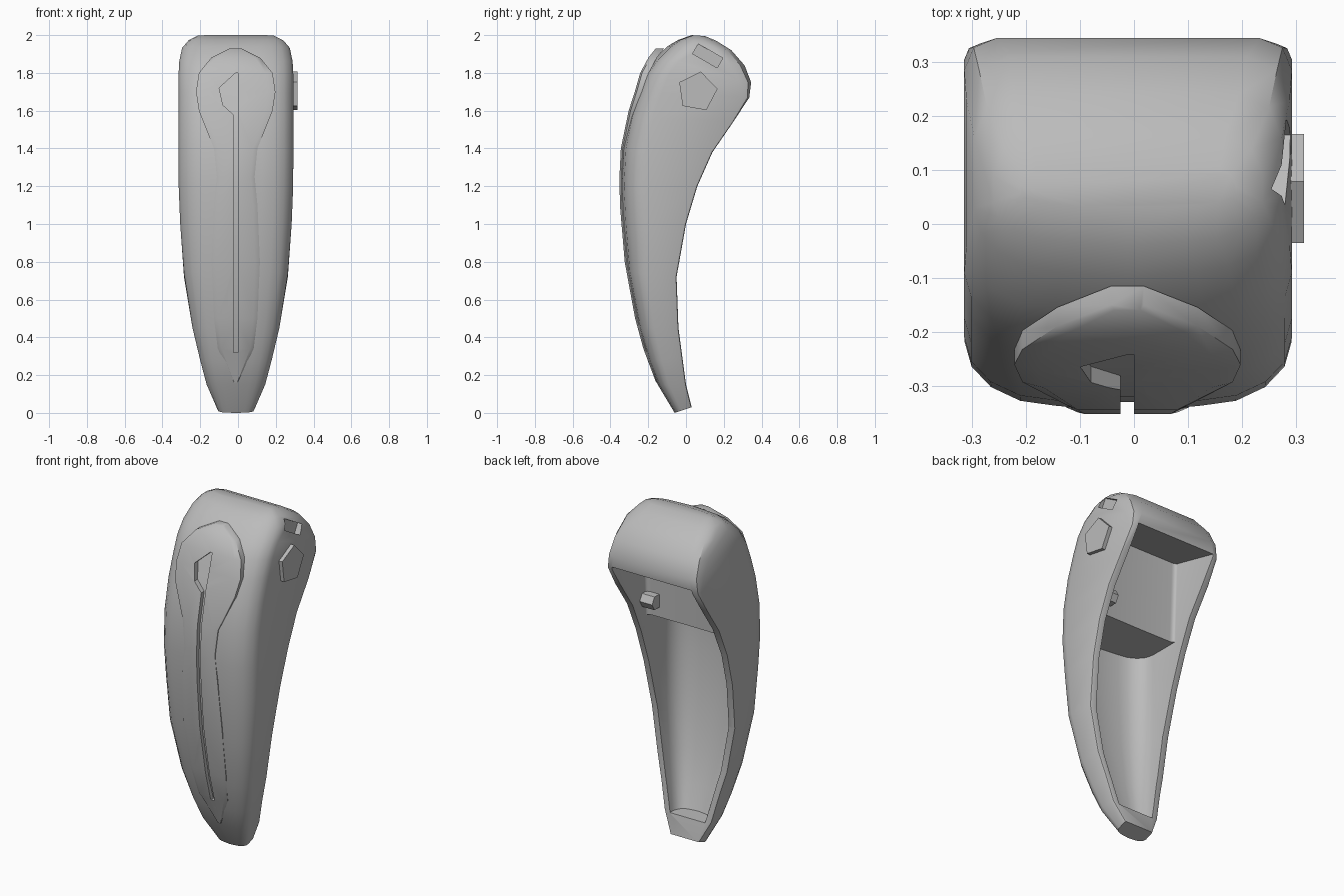
import bpy, bmesh
from math import sin, cos, radians, pi
from mathutils import Vector, Matrix

if "Cube" in bpy.data.objects:
    bpy.data.objects.remove(bpy.data.objects["Cube"], do_unlink=True)

grey = bpy.data.materials.new("plain_grey")
grey.use_nodes = True
grey.diffuse_color = (0.5, 0.5, 0.5, 1)
grey.node_tree.nodes["Principled BSDF"].inputs["Base Color"].default_value = (0.5, 0.5, 0.5, 1)

CX = -0.011  # middle of the handle, shifted by the side button


def finish(name, bm):
    bmesh.ops.recalc_face_normals(bm, faces=bm.faces)
    mesh = bpy.data.meshes.new(name)
    bm.to_mesh(mesh)
    bm.free()
    ob = bpy.data.objects.new(name, mesh)
    bpy.context.collection.objects.link(ob)
    mesh.materials.append(grey)
    return ob


def loft(name, rings):
    """Skin a closed solid through rings of equal point count."""
    bm = bmesh.new()
    loops = [[bm.verts.new(p) for p in ring] for ring in rings]
    n = len(loops[0])
    for a, b in zip(loops, loops[1:]):
        for i in range(n):
            j = (i + 1) % n
            bm.faces.new((a[i], a[j], b[j], b[i]))
    bm.faces.new(loops[0])
    bm.faces.new(loops[-1])
    return finish(name, bm)


def section(yf, zf, yb, zb, hw, rb=0.01, rf=0.13):
    """Rounded section from a front point to a back point."""
    front, back = Vector((CX, yf, zf)), Vector((CX, yb, zb))
    d = (back - front).length
    axis = (back - front) / d
    ry, rx = min(rf, 0.4 * d), min(0.55 * hw, rf * 1.3)
    bulge = 0.1 * ry
    half = [(hw - rx + rx * sin(a), bulge + (ry - bulge) * (1 - cos(a)))
            for a in (radians(k * 22.5) for k in range(5))]
    half += [(hw - rb + rb * cos(a), d - rb + rb * sin(a))
             for a in (radians(k * 45) for k in range(3))]
    pts = [(0, 0)] + half + [(-x, v) for x, v in reversed(half)]
    return [front + axis * v + Vector((x, 0, 0)) for x, v in pts]


def cut(ob, cutter):
    mod = ob.modifiers.new("cut", "BOOLEAN")
    mod.operation, mod.solver, mod.object = "DIFFERENCE", "EXACT", cutter
    with bpy.context.temp_override(object=ob, active_object=ob, selected_objects=[ob]):
        bpy.ops.object.modifier_apply(modifier=mod.name)


# Handle: front y, z, back y, z, half width, back corner radius
stations = [
    (-.06, 0, .03, .03, .095, .01), (-.15, .15, 0, .15, .155, .01),
    (-.2, .27, -.02, .3, .19, .01), (-.255, .45, -.04, .45, .23, .01),
    (-.315, .75, -.05, .72, .275, .01), (-.34, 1, 0, 1, .295, .01),
    (-.35, 1.2, .06, 1.2, .303, .01), (-.34, 1.4, .14, 1.38, .304, .01),
    (-.305, 1.57, .25, 1.54, .304, .01), (-.26, 1.7, .335, 1.67, .304, .03),
    (-.22, 1.8, .345, 1.75, .304, .06), (-.17, 1.87, .31, 1.84, .3, .08),
    (-.1, 1.94, .24, 1.92, .285, .08), (-.04, 1.975, .16, 1.97, .25, .07),
    (.03, 2, .1, 1.995, .2, .03)]
handle = loft("handle_shell", [section(*s) for s in stations])


def interp(table, z):
    for (z0, a), (z1, b) in zip(table, table[1:]):
        if z <= z1:
            return a + (b - a) * (z - z0) / (z1 - z0)
    return table[-1][1]


front_line = [(s[1], s[0]) for s in stations]

# Long hollow in the back, and the shallower hollow beneath the hood
hollow = [(-.1, .14, .1, .14, .115)]
hollow += [(yf + .05, zf, yb + .1, zb, hw - .04) for yf, zf, yb, zb, hw, r in stations[2:7]]
hollow += [(-.297, 1.28, .25, 1.28, .262)]
cutters = [loft("back_hollow_cutter", [section(*s) for s in hollow]),
           loft("hood_hollow_cutter", [section(0, 1.26, .5, 1.26, .262, rf=.02),
                                       section(.02, 1.76, .5, 1.645, .262, rf=.02)])]

# Notch in the upper left corner
bm = bmesh.new()
bmesh.ops.create_cube(bm, size=1, matrix=Matrix.Translation((.29, .115, 1.89))
                      @ Matrix.Rotation(radians(-30), 4, "X")
                      @ Matrix.Diagonal((.07, .15, .06, 1)))
cutters.append(finish("notch_cutter", bm))

# Keyhole groove that follows the front curve
left_edge = [(.32, -.025), (1.58, -.025), (1.63, -.08), (1.72, -.1), (1.8, -.012)]
groove_z = [.32, .45, .6, .75, 1, 1.2, 1.4, 1.58, 1.63, 1.72, 1.8]
rings = []
for z in groove_z:
    y, xl = interp(front_line, z) + .02, interp(left_edge, z)
    rings.append([(xl, -.5, z), (0, -.5, z), (0, y, z), (xl, y, z)])
groove = loft("groove_cutter", rings)
cutters.append(groove)

# Raised drop-shaped panel on the front
outline = [(.16, .01), (.34, .095), (.5, .115), (.8, .128), (1.1, .115), (1.25, .1),
           (1.4, .115), (1.6, .195), (1.7, .21), (1.8, .195), (1.88, .13), (1.93, .03)]
rise = [(0, .004), (1.4, .005), (1.75, .012), (1.93, .05)]
rings = []
for z, w in outline:
    y, x = interp(front_line, z) - interp(rise, z), -.012
    rings.append([(x - w, y + .01, z), (x - w * .8, y, z), (x + w * .8, y, z), (x + w, y + .01, z),
                  (x + w, y + .045, z), (x - w, y + .045, z)])
panel = loft("front_panel", rings)
cut(panel, groove)

for c in cutters:
    cut(handle, c)
for c in cutters:
    bpy.data.objects.remove(c, do_unlink=True)


def peg(name, sides, radius, depth, centre, spin):
    bm = bmesh.new()
    bmesh.ops.create_cone(bm, cap_ends=True, segments=sides, radius1=radius, radius2=radius,
                          depth=depth, matrix=Matrix.Translation(centre)
                          @ Matrix.Rotation(radians(spin), 4, "X")
                          @ Matrix.Rotation(pi / 2, 4, "Y"))
    return finish(name, bm)


# Five-sided button outside and its small peg inside
button = peg("side_button", 5, .108, .03, (.3, .06, 1.7), 80)
inner_peg = peg("inner_peg", 6, .045, .1, (.22, .03, 1.38), 0)

for ob in (handle, panel):
    with bpy.context.temp_override(object=ob, active_object=ob, selected_objects=[ob],
                                   selected_editable_objects=[ob]):
        bpy.ops.object.shade_smooth_by_angle(angle=radians(35))
